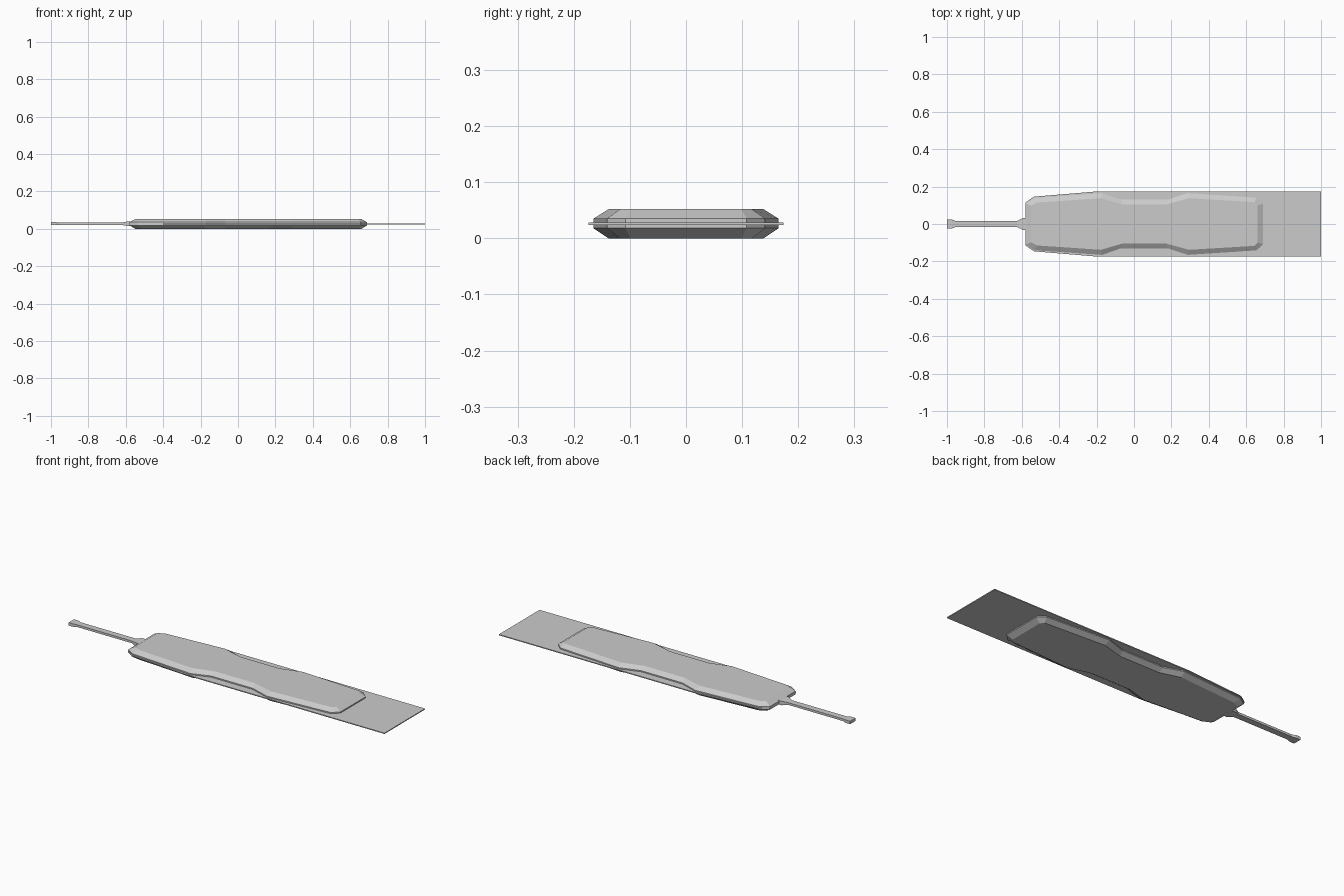
import bpy, bmesh

if "Cube" in bpy.data.objects:
    bpy.data.objects.remove(bpy.data.objects["Cube"])

MID = 0.026


def loft(name, rings):
    """Bridge matching rings of points and cap both ends."""
    bm = bmesh.new()
    rows = [[bm.verts.new(p) for p in ring] for ring in rings]
    for a, b in zip(rows, rows[1:]):
        n = len(a)
        for i in range(n):
            j = (i + 1) % n
            bm.faces.new((a[i], a[j], b[j], b[i]))
    bm.faces.new(rows[0])
    bm.faces.new(rows[-1])
    bmesh.ops.recalc_face_normals(bm, faces=bm.faces)
    mesh = bpy.data.meshes.new(name)
    bm.to_mesh(mesh)
    bm.free()
    obj = bpy.data.objects.new(name, mesh)
    bpy.context.collection.objects.link(obj)
    return obj


def ring(half, z):
    """Mirror a half outline across y = 0 at height z."""
    full = half + [(x, -y) for x, y in reversed(half)]
    return [(x, y, z) for x, y in full]


# Handle scales: waisted outline with bevelled top and bottom
outer = [(-0.58, 0.11), (-0.535, 0.14), (-0.17, 0.165), (-0.07, 0.13),
         (0.18, 0.13), (0.287, 0.165), (0.655, 0.141), (0.69, 0.108)]
inner = [(-0.55, 0.098), (-0.515, 0.115), (-0.177, 0.138), (-0.063, 0.105),
         (0.173, 0.105), (0.294, 0.138), (0.645, 0.117), (0.66, 0.099)]
loft("handle_body", [ring(inner, 0.0), ring(outer, 0.018),
                     ring(outer, 0.035), ring(inner, 0.052)])

# Thin flat plate running through the handle and out of its end
plate = [(-0.58, 0.115), (-0.535, 0.146), (-0.2, 0.174), (1.0, 0.174)]
loft("flat_plate", [ring(plate, MID - 0.0025), ring(plate, MID + 0.0025)])

# Slim tail rod with flared ends: x, half width, half thickness
stations = [(-1.0, 0.023, 0.008), (-0.972, 0.023, 0.008), (-0.955, 0.017, 0.006),
            (-0.625, 0.017, 0.006), (-0.595, 0.031, 0.011), (-0.56, 0.031, 0.011)]
loft("tail_rod", [[(x, -w, MID + 0.001 - t), (x, w, MID + 0.001 - t),
                   (x, w, MID + 0.001 + t), (x, -w, MID + 0.001 + t)]
                  for x, w, t in stations])
